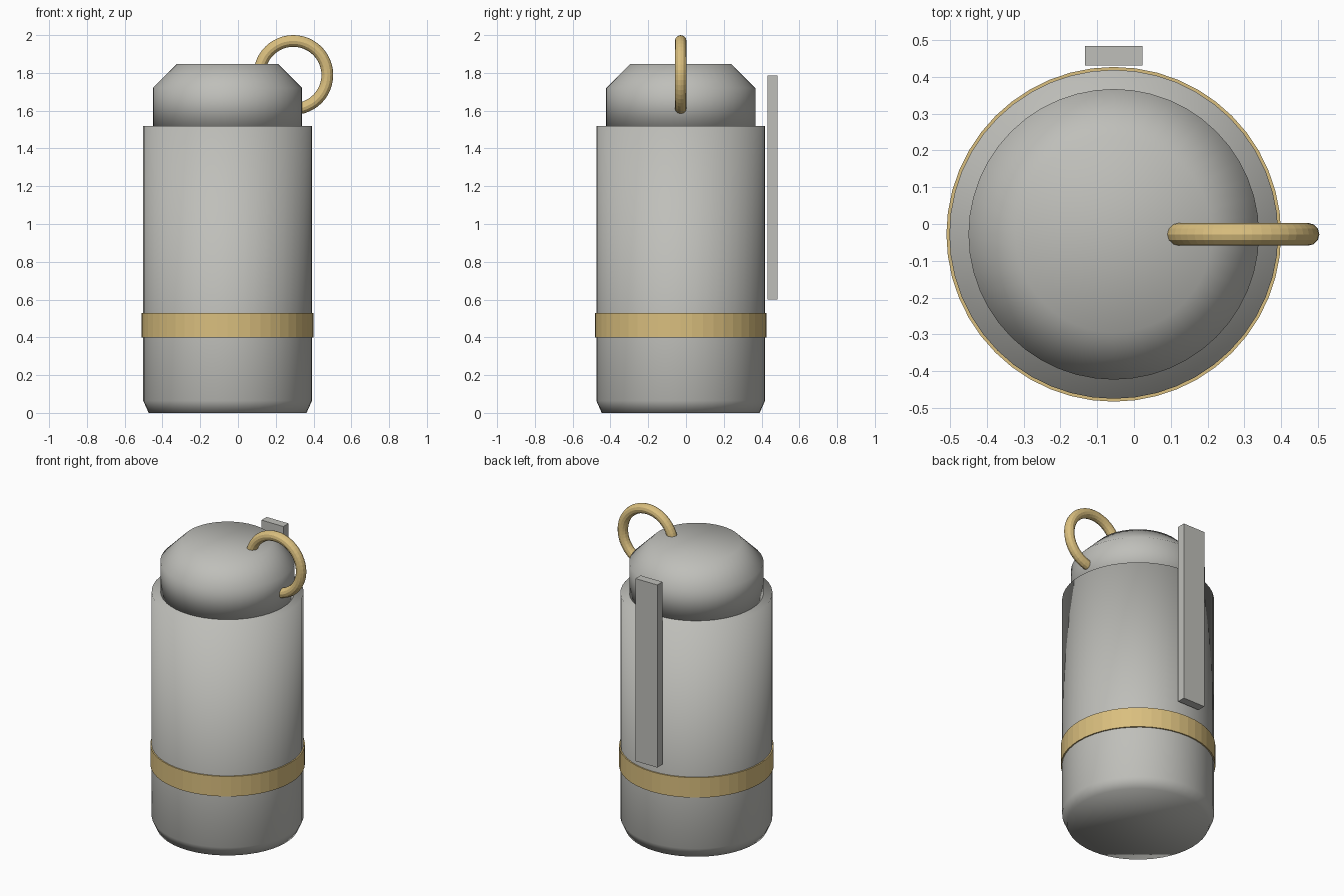
import bpy, bmesh, math
from mathutils import Matrix

default = bpy.data.objects.get("Cube")
if default:
    bpy.data.objects.remove(default, do_unlink=True)

CX, CY = -0.055, -0.028   # axis of the canister


def material(name, rgb):
    m = bpy.data.materials.new(name)
    m.use_nodes = True
    color = (*rgb, 1)
    m.diffuse_color = color
    m.node_tree.nodes["Principled BSDF"].inputs["Base Color"].default_value = color
    return m


steel = material("steel_grey", (0.52, 0.52, 0.49))
brass = material("brass", (0.70, 0.52, 0.21))


def finish(bm, name, mat, smooth=False):
    bmesh.ops.recalc_face_normals(bm, faces=bm.faces)
    for f in bm.faces:
        f.smooth = smooth
    me = bpy.data.meshes.new(name)
    bm.to_mesh(me)
    bm.free()
    me.materials.append(mat)
    ob = bpy.data.objects.new(name, me)
    bpy.context.scene.collection.objects.link(ob)
    return ob


def turned(name, profile, mat, smooth=False, sides=48):
    """Closed solid from (radius, height) rings around the canister axis."""
    bm = bmesh.new()
    rings = []
    for r, z in profile:
        rings.append([bm.verts.new((CX + r * math.cos(a), CY + r * math.sin(a), z))
                      for a in (math.tau * i / sides for i in range(sides))])
    for low, high in zip(rings, rings[1:]):
        for i in range(sides):
            j = (i + 1) % sides
            bm.faces.new((low[i], low[j], high[j], high[i]))
    bm.faces.new(rings[0][::-1])
    bm.faces.new(rings[-1])
    return finish(bm, name, mat, smooth)


# Canister body with chamfered foot, and its chamfered cap
turned("body", [(0.418, 0), (0.447, 0.065), (0.447, 1.52)], steel, smooth=True)
turned("cap", [(0.395, 1.5), (0.395, 1.72), (0.267, 1.848)], steel, smooth=True)

# Brass band around the lower body
turned("band", [(0.455, 0.40), (0.455, 0.53)], brass)

# Safety lever standing off the back
bm = bmesh.new()
bmesh.ops.create_cube(bm, size=1, matrix=Matrix.Translation((CX, 0.458, 1.193))
                      @ Matrix.Diagonal((0.157, 0.053, 1.185, 1)))
finish(bm, "lever", steel)

# Pull ring through the side of the cap
bpy.ops.mesh.primitive_torus_add(major_segments=48, minor_segments=12,
                                 major_radius=0.18, minor_radius=0.031,
                                 location=(0.293, CY, 1.789),
                                 rotation=(math.pi / 2, 0, 0))
ring = bpy.context.object
ring.name = "pull_ring"
ring.data.materials.append(brass)
